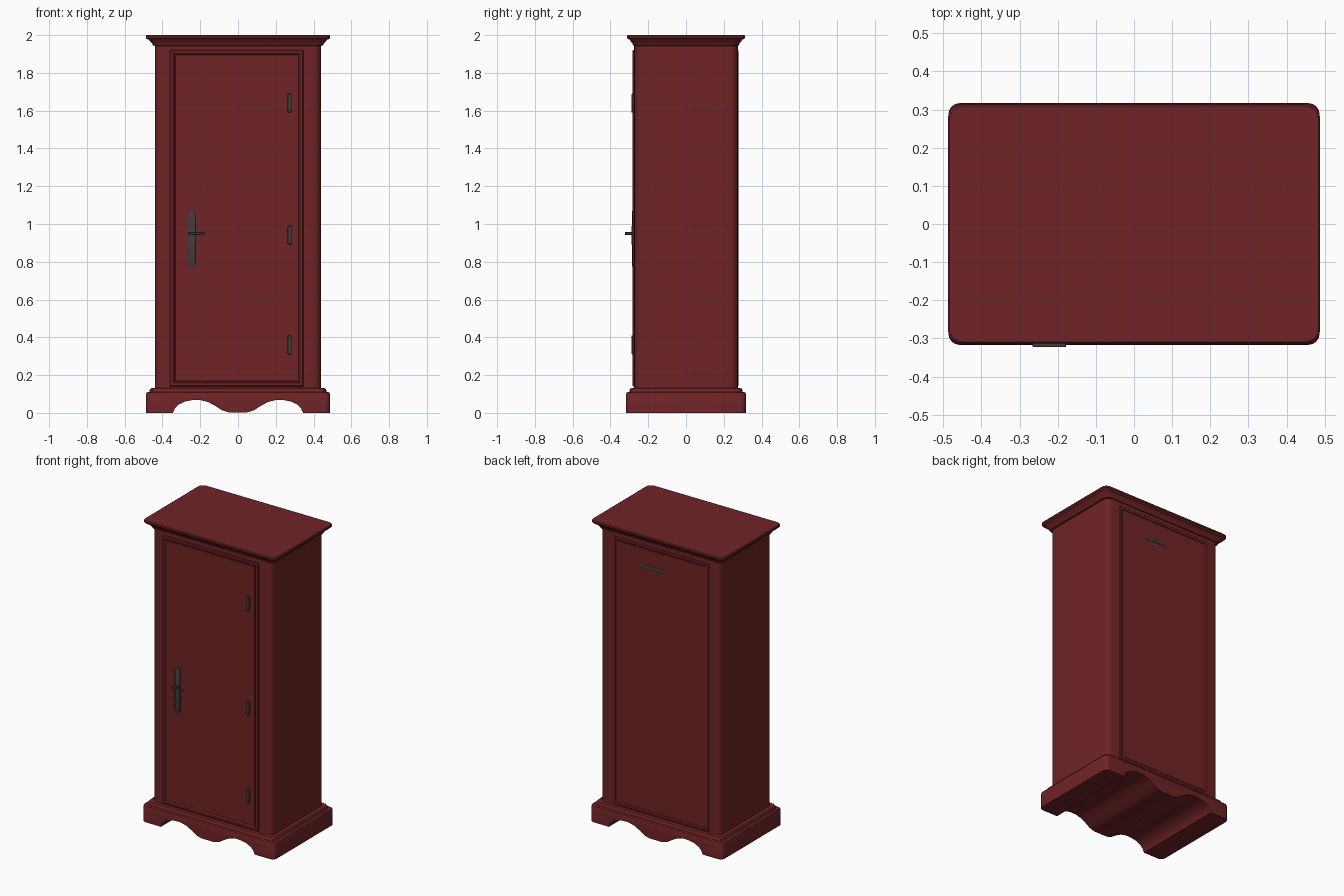
import bpy, bmesh, math
from mathutils import Vector

cube = bpy.data.objects.get("Cube")
if cube:
    bpy.data.objects.remove(cube, do_unlink=True)


def material(name, rgb):
    m = bpy.data.materials.new(name)
    m.use_nodes = True
    m.diffuse_color = (*rgb, 1)
    bsdf = m.node_tree.nodes["Principled BSDF"]
    bsdf.inputs["Base Color"].default_value = (*rgb, 1)
    bsdf.inputs["Roughness"].default_value = 0.6
    return m


WOOD = material("red_wood", (0.16, 0.017, 0.019))
IRON = material("dark_iron", (0.05, 0.044, 0.043))


def finish(name, bm, mat):
    bmesh.ops.recalc_face_normals(bm, faces=bm.faces)
    mesh = bpy.data.meshes.new(name)
    bm.to_mesh(mesh)
    bm.free()
    mesh.materials.append(mat)
    ob = bpy.data.objects.new(name, mesh)
    bpy.context.collection.objects.link(ob)
    bpy.ops.object.select_all(action="DESELECT")
    ob.select_set(True)
    bpy.context.view_layer.objects.active = ob
    bpy.ops.object.shade_smooth_by_angle(angle=math.radians(35))
    return ob


PLACE = {
    "up": lambda a, b, h: Vector((a, b, h)),
    "front": lambda a, b, h: Vector((a, -h, b)),
    "back": lambda a, b, h: Vector((-a, h, b)),
}


def rounded_rect(ha, hb, r, steps=5):
    """Outline of a rectangle with rounded corners, as (a, b) pairs."""
    if r == 0:
        return [(ha, hb), (-ha, hb), (-ha, -hb), (ha, -hb)]
    pts = []
    for q, (sa, sb) in enumerate([(1, 1), (-1, 1), (-1, -1), (1, -1)]):
        for i in range(steps + 1):
            t = (q + i / steps) * math.pi / 2
            pts.append((sa * (ha - r) + r * math.cos(t), sb * (hb - r) + r * math.sin(t)))
    return pts


def loft(name, rings, r, mat, facing="up", centre=(0, 0)):
    """Stack of rounded rectangles (half width, half depth, height), capped."""
    bm = bmesh.new()
    rows = []
    for ha, hb, h in rings:
        rows.append([bm.verts.new(PLACE[facing](a + centre[0], b + centre[1], h))
                     for a, b in rounded_rect(ha, hb, r)])
    n = len(rows[0])
    for low, high in zip(rows, rows[1:]):
        for i in range(n):
            j = (i + 1) % n
            bm.faces.new((low[i], low[j], high[j], high[i]))
    bm.faces.new(rows[0])
    bm.faces.new(rows[-1])
    return finish(name, bm, mat)


# Plinth: scalloped profile run through the whole depth
half = [(0.487, 0.11), (0.487, 0), (0.345, 0), (0.335, 0.022), (0.318, 0.042),
        (0.28, 0.06), (0.24, 0.068), (0.20, 0.068), (0.16, 0.058), (0.12, 0.037),
        (0.085, 0.014), (0.05, 0.003)]
profile = half + [(-x, z) for x, z in reversed(half)]
bm = bmesh.new()
face = bm.faces.new([bm.verts.new((x, -0.317, z)) for x, z in profile])
ext = bmesh.ops.extrude_face_region(bm, geom=[face])
bmesh.ops.translate(bm, vec=(0, 0.634, 0),
                    verts=[v for v in ext["geom"] if isinstance(v, bmesh.types.BMVert)])
corners = [e for e in bm.edges
           if all(abs(v.co.x) > 0.48 for v in e.verts)
           and abs(e.verts[0].co.z - e.verts[1].co.z) > 0.1]
bmesh.ops.bevel(bm, geom=corners, offset=0.03, segments=4, affect="EDGES", profile=0.5)
rim = [e for e in bm.edges if all(v.co.z > 0.109 for v in e.verts)]
bmesh.ops.bevel(bm, geom=rim, offset=0.01, segments=2, affect="EDGES", profile=0.5)
finish("plinth", bm, WOOD)

# Moulding between plinth and body
loft("plinth_moulding", [(0.468, 0.3, 0.1), (0.468, 0.3, 0.12), (0.462, 0.294, 0.13),
                         (0.44, 0.272, 0.132)], 0.035, WOOD)

# Body
loft("body", [(0.44, 0.274, 0.12), (0.44, 0.274, 1.96)], 0.04, WOOD)

# Cornice
loft("cornice", [(0.435, 0.268, 1.942), (0.45, 0.28, 1.945), (0.455, 0.284, 1.957),
                 (0.466, 0.293, 1.968), (0.472, 0.298, 1.976), (0.482, 0.307, 1.979),
                 (0.488, 0.313, 1.986), (0.488, 0.313, 1.995), (0.484, 0.309, 2.0)],
     0.035, WOOD)

# Framed door and matching back panel: raised rim, groove and flat field
for name, facing, lift, cx in [("door", "front", 0.272, -0.0075), ("back_panel", "back", 0.267, 0.0075)]:
    steps = [(0, 0), (0, 0.008), (0.004, 0.012), (0.017, 0.012), (0.021, 0.009),
             (0.024, 0.004), (0.027, 0.004), (0.029, 0.008)]
    loft(name, [(0.353 - s, 0.89 - s, lift + h) for s, h in steps], 0, WOOD, facing, (cx, 1.03))

# Hinges
for name, z in [("lower_hinge", 0.36), ("middle_hinge", 0.94), ("upper_hinge", 1.64)]:
    loft(name, [(0.011, 0.05, 0.275), (0.011, 0.05, 0.286), (0.009, 0.047, 0.289)],
         0.008, IRON, "front", (0.273, z))

# Handle plate, spindle and lever
loft("handle_plate", [(0.02, 0.148, 0.275), (0.02, 0.148, 0.285), (0.018, 0.145, 0.287)],
     0.016, IRON, "front", (-0.246, 0.922))
loft("handle_spindle", [(0.007, 0.007, 0.28), (0.007, 0.007, 0.322)],
     0.006, IRON, "front", (-0.246, 0.95))
loft("handle_lever", [(0.042, 0.006, 0.312), (0.044, 0.007, 0.315), (0.044, 0.007, 0.321),
                      (0.042, 0.006, 0.323)], 0.005, IRON, "front", (-0.222, 0.95))

# Thin iron pull on the back
loft("back_pull", [(0.085, 0.012, 0.27), (0.085, 0.012, 0.277), (0.08, 0.009, 0.279)],
     0.008, IRON, "back", (-0.06, 1.775))
